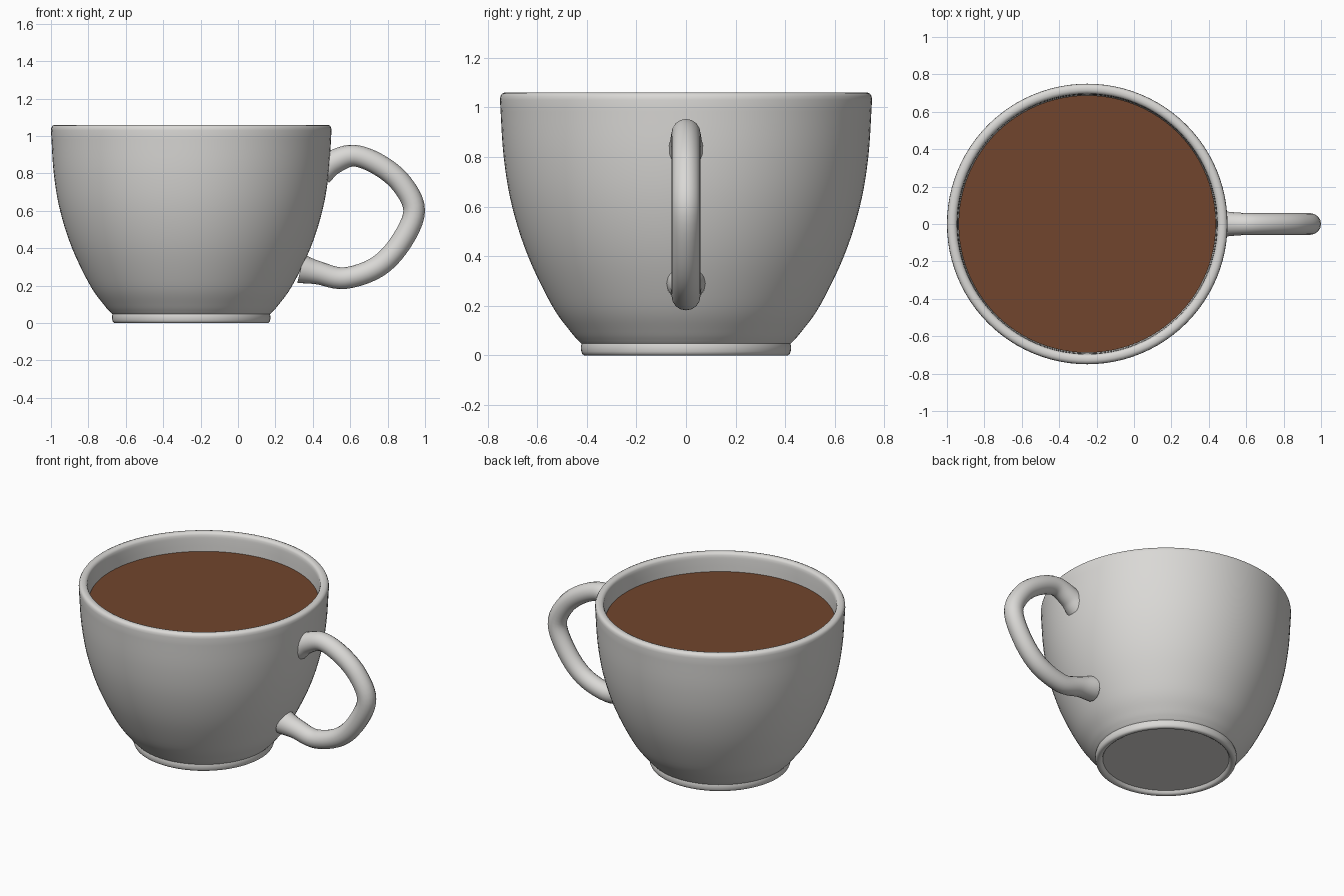
import bpy, bmesh, math
from mathutils import Vector

if "Cube" in bpy.data.objects:
    bpy.data.objects.remove(bpy.data.objects["Cube"])

CUP_X = -0.25


def material(name, colour):
    m = bpy.data.materials.new(name)
    m.use_nodes = True
    m.diffuse_color = (*colour, 1)
    m.node_tree.nodes["Principled BSDF"].inputs["Base Color"].default_value = (*colour, 1)
    return m


glaze = material("pale_glaze", (0.7, 0.69, 0.67))
coffee = material("coffee_brown", (0.165, 0.06, 0.026))


def smooth_path(points, steps=5):
    """Catmull-Rom curve through the points."""
    pts = [Vector(p) for p in points]
    pts = [2 * pts[0] - pts[1]] + pts + [2 * pts[-1] - pts[-2]]
    out = []
    for a, b, c, d in zip(pts, pts[1:], pts[2:], pts[3:]):
        for i in range(steps):
            t = i / steps
            out.append(0.5 * (2 * b + (c - a) * t + (2 * a - 5 * b + 4 * c - d) * t ** 2
                              + (3 * b - a - 3 * c + d) * t ** 3))
    return out + [pts[-2]]


def finish(obj, mat, angle):
    obj.data.materials.append(mat)
    bpy.ops.object.select_all(action="DESELECT")
    obj.select_set(True)
    bpy.context.view_layer.objects.active = obj
    bpy.ops.object.shade_smooth_by_angle(angle=math.radians(angle))


def lathe(name, profile, mat, segments=96):
    """Spin a (radius, height) profile around the cup's axis."""
    bm = bmesh.new()
    verts = [bm.verts.new((r, 0, z)) for r, z in profile]
    edges = [bm.edges.new(pair) for pair in zip(verts, verts[1:])]
    bmesh.ops.spin(bm, geom=verts + edges, cent=(0, 0, 0), axis=(0, 0, 1),
                   angle=math.tau, steps=segments, use_duplicate=False)
    bmesh.ops.remove_doubles(bm, verts=bm.verts, dist=0.0005)
    bmesh.ops.recalc_face_normals(bm, faces=bm.faces)
    mesh = bpy.data.meshes.new(name)
    bm.to_mesh(mesh)
    bm.free()
    obj = bpy.data.objects.new(name, mesh)
    obj.location.x = CUP_X
    bpy.context.collection.objects.link(obj)
    finish(obj, mat, 40)


# Cup: recessed base, foot ring, curved wall, rounded rim, inner wall
base = [(0, 0.02), (0.378, 0.02), (0.385, 0.006), (0.395, 0), (0.41, 0),
        (0.418, 0.005), (0.422, 0.015), (0.424, 0.035), (0.421, 0.047)]
wall = smooth_path([(0.427, 0.052), (0.465, 0.095), (0.54, 0.2), (0.637, 0.4),
                    (0.701, 0.6), (0.735, 0.8), (0.75, 1.03)])
rim = [(0.748, 1.045), (0.742, 1.055), (0.73, 1.06), (0.715, 1.06),
       (0.703, 1.055), (0.697, 1.045), (0.695, 1.03)]
inside = smooth_path([(0.694, 1.02), (0.682, 0.8), (0.645, 0.6), (0.58, 0.4),
                      (0.48, 0.2), (0.37, 0.09), (0, 0.07)])
lathe("cup", base + [tuple(p) for p in wall] + rim + [tuple(p) for p in inside], glaze)

# Coffee surface
bpy.ops.mesh.primitive_circle_add(vertices=96, radius=0.688, fill_type="NGON",
                                  location=(CUP_X, 0, 0.94))
surface = bpy.context.object
surface.name = "coffee_surface"
surface.data.materials.append(coffee)

# Handle: bent tube flared where it meets the wall; (x, z, thickness)
spine = [(0.44, 0.81, 0.075), (0.51, 0.86, 0.065), (0.62, 0.895, 0.058),
         (0.755, 0.845, 0.058), (0.875, 0.745, 0.058), (0.942, 0.6, 0.058),
         (0.87, 0.43, 0.058), (0.745, 0.3, 0.058), (0.57, 0.24, 0.058),
         (0.43, 0.268, 0.062), (0.335, 0.29, 0.078)]
path = smooth_path(spine, 6)
curve = bpy.data.curves.new("handle", "CURVE")
curve.dimensions = "3D"
curve.bevel_depth = 1
curve.bevel_resolution = 6
curve.use_fill_caps = True
spline = curve.splines.new("POLY")
spline.points.add(len(path) - 1)
for point, (x, z, thickness) in zip(spline.points, path):
    point.co = (x, 0, z, 1)
    point.radius = thickness
handle = bpy.data.objects.new("handle", curve)
bpy.context.collection.objects.link(handle)
bpy.ops.object.select_all(action="DESELECT")
handle.select_set(True)
bpy.context.view_layer.objects.active = handle
bpy.ops.object.convert(target="MESH")
finish(bpy.context.object, glaze, 40)
